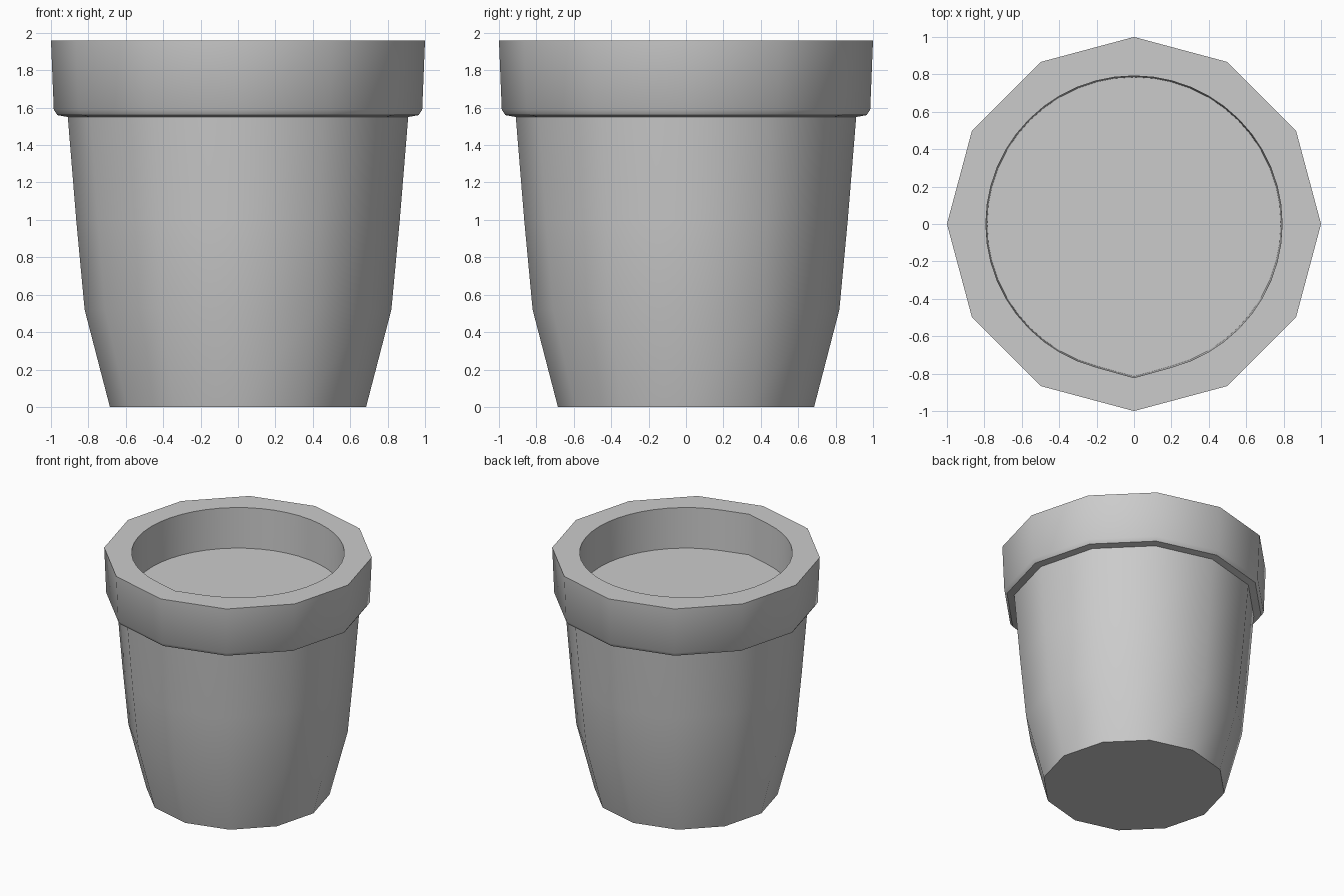
import bpy, bmesh
from math import radians, sin, cos

if "Cube" in bpy.data.objects:
    bpy.data.objects.remove(bpy.data.objects["Cube"])

SIDES = 12
RIM_Z, FLOOR_Z = 1.96, 1.63

# outer profile (radius, height): tapered body, then stepped collar
PROFILE = [(0.685, 0), (0.82, 0.52), (0.865, 1.0), (0.91, 1.55),
           (0.965, 1.56), (0.985, 1.59), (1.0, RIM_Z)]


def ring(bm, r, z):
    return [bm.verts.new((r * cos(radians(a)), r * sin(radians(a)), z))
            for a in range(0, 360, 360 // SIDES)]


def opening(bm, r, tip, z):
    # round opening whose front is drawn out to a pouring point
    verts = []
    for i in range(45):
        a = radians(-75 + 7.5 * i)
        verts.append(bm.verts.new((r * cos(a), r * sin(a), z)))
    verts.append(bm.verts.new((0, -tip, z)))
    return verts


def skin(bm, a, b):
    n = len(a)
    for i in range(n):
        j = (i + 1) % n
        bm.faces.new((a[i], a[j], b[j], b[i]))


def finish(name, bm):
    bmesh.ops.recalc_face_normals(bm, faces=bm.faces)
    me = bpy.data.meshes.new(name)
    bm.to_mesh(me)
    bm.free()
    ob = bpy.data.objects.new(name, me)
    bpy.context.collection.objects.link(ob)
    bpy.ops.object.select_all(action='DESELECT')
    ob.select_set(True)
    bpy.context.view_layer.objects.active = ob
    bpy.ops.object.shade_smooth_by_angle(angle=radians(35))
    return ob


bm = bmesh.new()
# outer shell and base
rings = [ring(bm, r, z) for r, z in PROFILE]
for lower, upper in zip(rings, rings[1:]):
    skin(bm, lower, upper)
bm.faces.new(rings[0][::-1])

# inner wall and soil floor
mouth = opening(bm, 0.792, 0.822, RIM_Z)
floor = opening(bm, 0.785, 0.815, FLOOR_Z)
skin(bm, mouth, floor)
bm.faces.new(floor)

# flat top of the collar
edges = [e for e in bm.edges if all(abs(v.co.z - RIM_Z) < 1e-5 for v in e.verts)]
bmesh.ops.triangle_fill(bm, edges=edges, use_beauty=True, normal=(0, 0, 1))
finish("plant_pot", bm)
